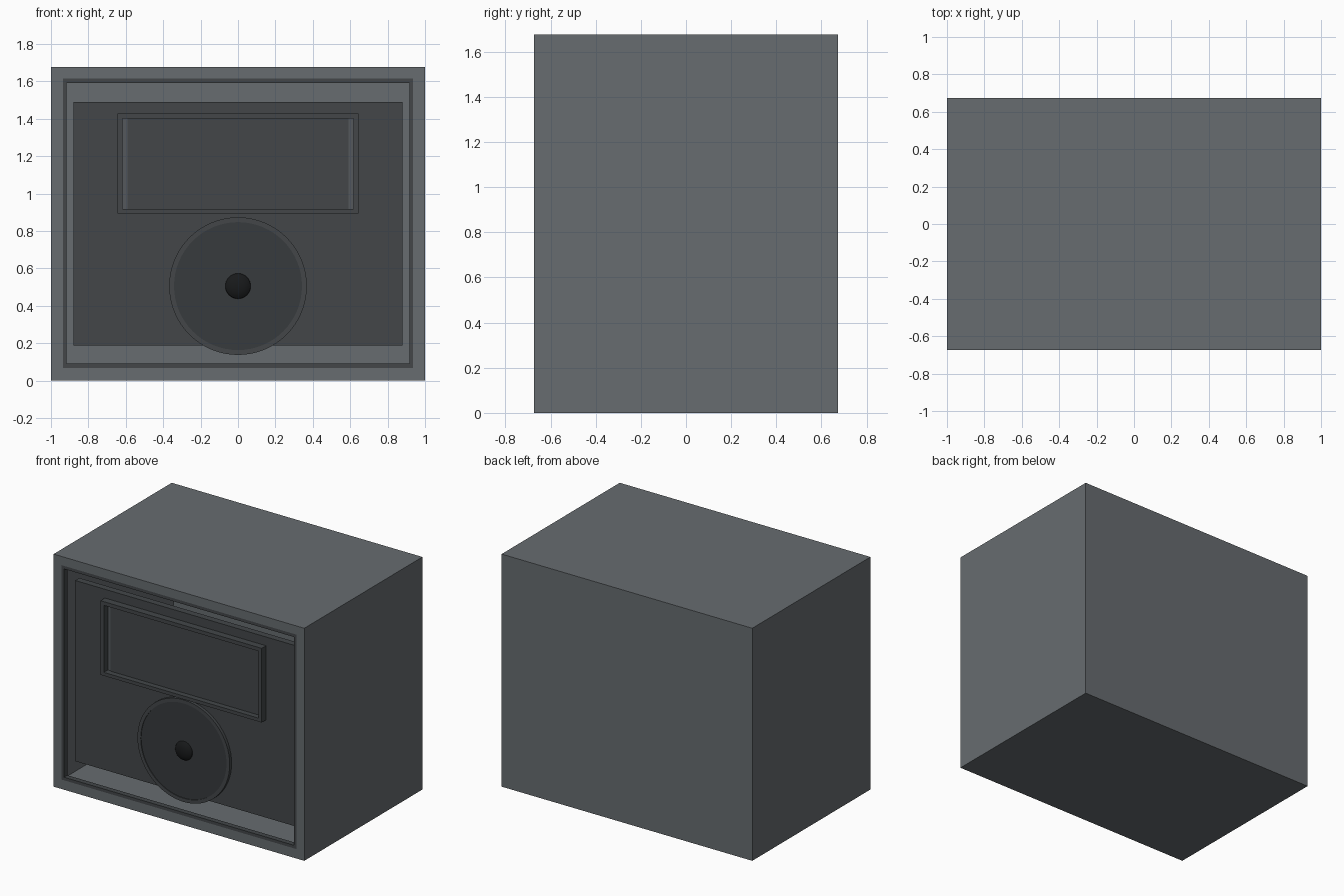
import bpy, bmesh
from math import cos, sin, tau, radians

if "Cube" in bpy.data.objects:
    bpy.data.objects.remove(bpy.data.objects["Cube"])


def material(name, v):
    m = bpy.data.materials.new(name)
    m.diffuse_color = (v, v * 1.11, v * 1.19, 1)
    m.use_nodes = True
    m.node_tree.nodes["Principled BSDF"].inputs["Base Color"].default_value = m.diffuse_color
    return m


CASE = material("cabinet_grey", 0.135)
DARK = material("dark_plastic", 0.056)
DARKER = material("cone_paper", 0.039)
MID = material("backing_grey", 0.09)
BLACK = material("black_rubber", 0.009)


def rect(hx, z0, z1, y):
    """Rectangle ring facing the front."""
    return [(-hx, y, z0), (hx, y, z0), (hx, y, z1), (-hx, y, z1)]


def circle(r, y, z=0.505, n=64):
    """Circle ring facing the front."""
    return [(r * cos(tau * i / n), y, z + r * sin(tau * i / n)) for i in range(n)]


def loft(name, rings, mat=None, closed=False, smooth=False):
    """Join successive rings with quads; cap both ends or close into a loop."""
    bm = bmesh.new()
    loops = [[bm.verts.new(p) for p in ring] for ring in rings]
    pairs = list(zip(loops, loops[1:]))
    if closed:
        pairs.append((loops[-1], loops[0]))
    for a, b in pairs:
        for i in range(len(a)):
            j = (i + 1) % len(a)
            bm.faces.new((a[i], a[j], b[j], b[i]))
    if not closed:
        bm.faces.new(loops[0])
        bm.faces.new(loops[-1])
    bmesh.ops.recalc_face_normals(bm, faces=bm.faces)
    me = bpy.data.meshes.new(name)
    bm.to_mesh(me)
    bm.free()
    ob = bpy.data.objects.new(name, me)
    bpy.context.collection.objects.link(ob)
    if mat:
        me.materials.append(mat)
    if smooth:
        bpy.ops.object.select_all(action='DESELECT')
        ob.select_set(True)
        bpy.context.view_layer.objects.active = ob
        bpy.ops.object.shade_smooth_by_angle(angle=radians(30))
    return ob


def slab(name, hx, z0, z1, y0, y1, mat):
    return loft(name, [rect(hx, z0, z1, y0), rect(hx, z0, z1, y1)], mat)


def frame(name, outer, inner, y0, y1, mat):
    return loft(name, [rect(*outer, y0), rect(*outer, y1),
                       rect(*inner, y1), rect(*inner, y0)], mat, closed=True)


# Hollow cabinet, open at the front
loft("cabinet", [rect(1, 0, 1.677, 0.673), rect(1, 0, 1.677, -0.673),
                 rect(0.936, 0.068, 1.614, -0.673), rect(0.936, 0.068, 1.614, 0.603)], CASE)

# Trim lining the opening
frame("opening_trim", (0.936, 0.068, 1.614), (0.917, 0.09, 1.592), -0.673, -0.635, DARK)

# Floating front panel
slab("front_panel", 0.88, 0.187, 1.49, -0.598, -0.55, DARK)

# Raised window frame with backing and screen
frame("window_frame", (0.643, 0.892, 1.427), (0.617, 0.917, 1.4), -0.648, -0.59, DARK)
slab("window_backing", 0.617, 0.917, 1.4, -0.602, -0.59, MID)
slab("window_screen", 0.592, 0.917, 1.4, -0.608, -0.595, DARK)

# Round disc: raised rim, slightly recessed face, domed centre cap
loft("disc_rim", [circle(0.368, -0.59), circle(0.368, -0.62),
                  circle(0.342, -0.62), circle(0.342, -0.59)], DARK, closed=True, smooth=True)
loft("disc_face", [circle(0.342, -0.59), circle(0.342, -0.615)], DARKER, smooth=True)
steps = [radians(a) for a in (0, 20, 40, 60, 80)]
loft("centre_cap", [circle(0.068 * cos(a), -0.615 - 0.028 * sin(a), n=32) for a in steps],
     BLACK, smooth=True)
